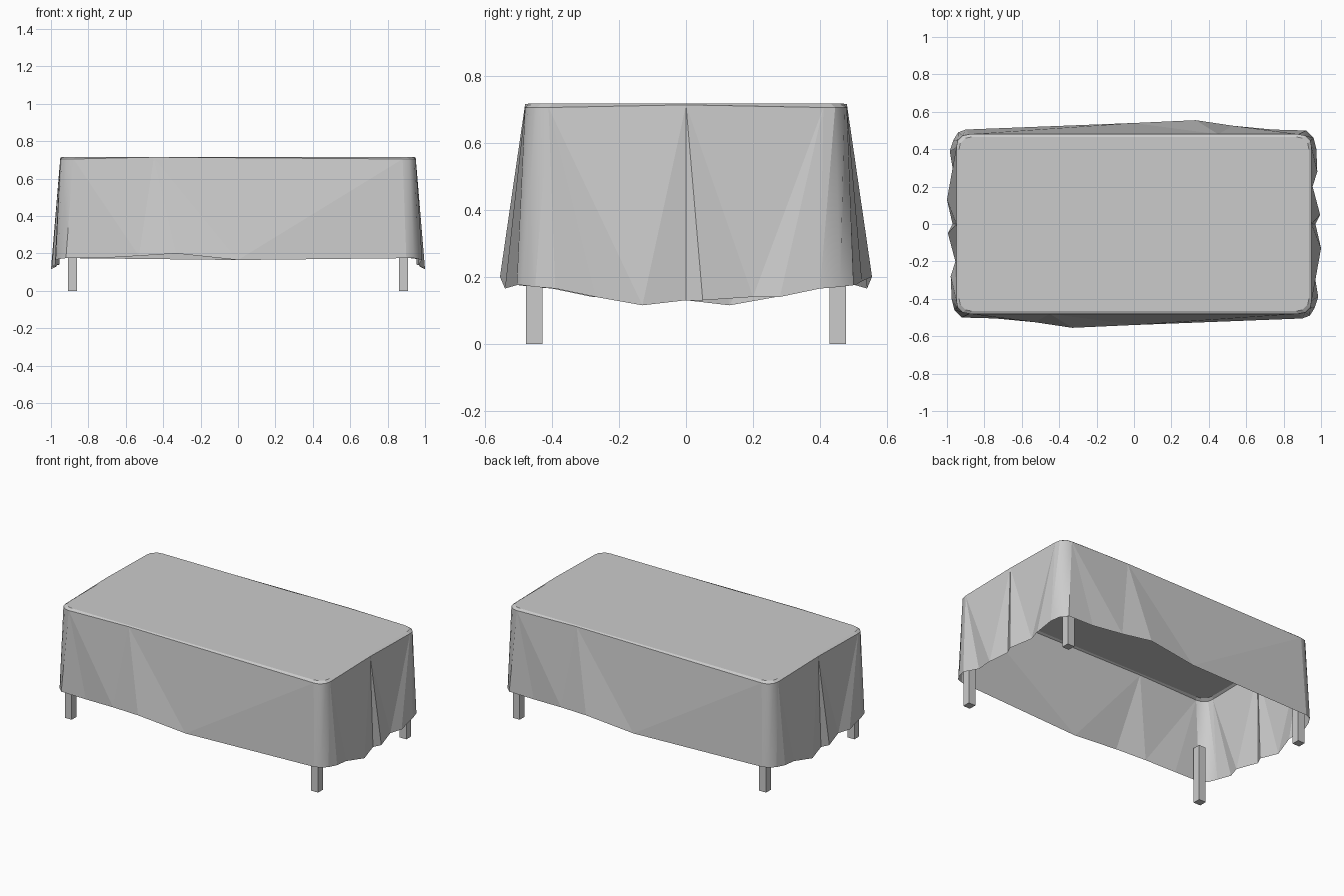
import bpy
import bmesh

cube = bpy.data.objects.get("Cube")
if cube:
    bpy.data.objects.remove(cube, do_unlink=True)


def make_material(name, color):
    material = bpy.data.materials.new(name)
    material.use_nodes = True
    material.diffuse_color = color
    material.node_tree.nodes["Principled BSDF"].inputs["Base Color"].default_value = color
    return material


def make_object(name, bm, material):
    mesh = bpy.data.meshes.new(name)
    bm.to_mesh(mesh)
    bm.free()
    mesh.materials.append(material)
    obj = bpy.data.objects.new(name, mesh)
    bpy.context.collection.objects.link(obj)
    return obj


def half_turn(points):
    """Complete a half outline by rotating it half a turn about z."""
    return points + [(-p[0], -p[1], *p[2:]) for p in points]


grey = make_material("light grey", (0.6, 0.6, 0.6, 1))

# Wavy hem of the cloth: front edge, corner, side edge, corner
hem = half_turn([
    (-.92, -.50, .175), (-.74, -.505, .175), (-.53, -.525, .187),
    (-.33, -.555, .20), (0, -.54, .165), (.90, -.505, .175),
    (.94, -.49, .175), (.965, -.45, .17), (.985, -.39, .165),
    (.965, -.27, .14), (1, -.13, .115), (.97, 0, .13),
    (.995, .05, .13), (.955, .20, .14), (.98, .28, .14),
    (.975, .40, .165), (.96, .46, .17),
])

# Upper rim: position, then the number of hem steps its fold fans out over
rim = half_turn([
    (-.88, -.48, .705, 3), (-.45, -.48, .715, 2), (.88, -.48, .705, 1),
    (.915, -.473, .705, 1), (.943, -.445, .705, 1), (.95, -.41, .705, 3),
    (.95, 0, .713, 3), (.95, .41, .705, 2), (.943, .445, .705, 1),
    (.915, .473, .705, 0),
])

bm = bmesh.new()
hem_verts = [bm.verts.new(p) for p in hem]
rim_verts = [bm.verts.new(p[:3]) for p in rim]
top_verts = [bm.verts.new((p[0] * .985, p[1] * .97, .717)) for p in rim]

# Draped sides: each rim point fans down to its stretch of hem
step = -1
for i, point in enumerate(rim):
    following = (i + 1) % len(rim)
    for _ in range(point[3]):
        bm.faces.new((rim_verts[i], hem_verts[step], hem_verts[step + 1]))
        step += 1
    bm.faces.new((rim_verts[i], hem_verts[step], rim_verts[following]))
    bm.faces.new((top_verts[i], rim_verts[i], rim_verts[following], top_verts[following]))

# Flat top
bm.faces.new(top_verts)

# Only the rounded corners are smooth; the folds stay crisp
bm.normal_update()
for face in bm.faces:
    center = face.calc_center_median()
    face.smooth = abs(center.x) > .85 and abs(center.y) > .42 and abs(face.normal.z) < .4
make_object("tablecloth", bm, grey)

# Four square legs
leg_height = .37
for x_name, x_side in (("left", 1), ("right", -1)):
    for y_name, y_side in (("front", -1), ("back", 1)):
        bm = bmesh.new()
        bmesh.ops.create_cube(bm, size=1)
        bmesh.ops.scale(bm, vec=(.05, .05, leg_height), verts=bm.verts)
        bmesh.ops.translate(bm, vec=(x_side * .885, y_side * .453, leg_height / 2), verts=bm.verts)
        make_object(f"{y_name}_{x_name}_leg", bm, grey)
